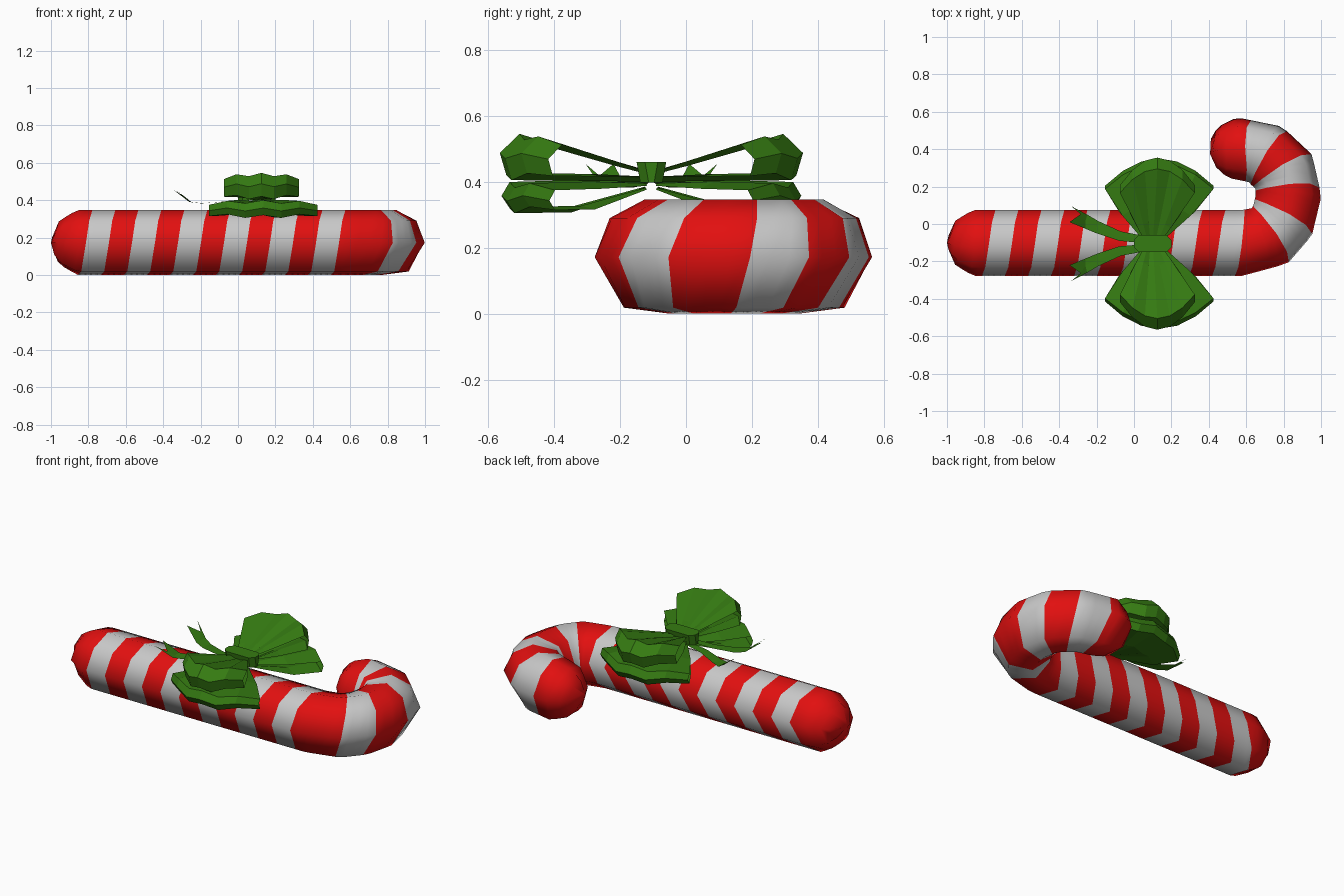
import bpy, bmesh, math
from mathutils import Vector

if "Cube" in bpy.data.objects:
    bpy.data.objects.remove(bpy.data.objects["Cube"])


def material(name, rgb):
    m = bpy.data.materials.new(name)
    m.diffuse_color = (*rgb, 1)
    m.use_nodes = True
    m.node_tree.nodes["Principled BSDF"].inputs["Base Color"].default_value = m.diffuse_color
    return m


RED = material("candy red", (0.76, 0.005, 0.005))
WHITE = material("candy white", (0.58, 0.58, 0.58))
GREEN = material("ribbon green", (0.036, 0.20, 0.006))


def finish(name, bm, mats, smooth=False):
    bmesh.ops.remove_doubles(bm, verts=bm.verts, dist=1e-4)
    bmesh.ops.recalc_face_normals(bm, faces=bm.faces)
    me = bpy.data.meshes.new(name)
    bm.to_mesh(me)
    bm.free()
    for m in mats:
        me.materials.append(m)
    for p in me.polygons:
        p.use_smooth = smooth
    ob = bpy.data.objects.new(name, me)
    bpy.context.collection.objects.link(ob)
    return ob


# ---- Cane: eight-sided tube along a hooked path -------------------------
# knots: path position, centre x, centre y, outward angle, radius
def arc_s(a):
    return 0.58 + 0.25 * math.radians(a + 90)


KNOTS = [(-1.0, -1.0, -0.1, -90, 0.0), (-0.985, -0.985, -0.1, -90, 0.07),
         (-0.955, -0.955, -0.1, -90, 0.12), (-0.86, -0.86, -0.1, -90, 0.177)]
for x, y, a in [(0.58, -0.1, -90), (0.725, -0.063, -57), (0.795, 0.022, -28),
                (0.825, 0.15, 0), (0.80, 0.28, 31), (0.708, 0.365, 62), (0.583, 0.396, 101)]:
    KNOTS.append((arc_s(a), x, y, a, 0.177))
for d, r in [(0.11, 0.14), (0.16, 0.08), (0.18, 0.0)]:
    KNOTS.append((arc_s(101) + d, 0.583 - 0.98 * d, 0.396 - 0.12 * d, 101, r))

SIDES = [0, 42, 82, 128, 172, 215, 255, 300]


def knot_point(k, th):
    _, x, y, a, r = k
    a, th = math.radians(a), math.radians(th)
    out = r * math.cos(th)
    return Vector((x + out * math.cos(a), y + out * math.sin(a), 0.172 + r * math.sin(th)))


def tube_point(s, th):
    s = min(max(s, KNOTS[0][0]), KNOTS[-1][0])
    for k0, k1 in zip(KNOTS, KNOTS[1:]):
        if s <= k1[0]:
            break
    return knot_point(k0, th).lerp(knot_point(k1, th), (s - k0[0]) / (k1[0] - k0[0]))


def slant(th):
    # stripes lean forward over the outside and top, and fold back underneath
    if th > 240:
        th -= 360
    return 0.00042 * th if th < 180 else 0.015


# stripe edges along the path; the bands alternate red and white
edges = [-1.1] + [-0.813 + 0.123 * i for i in range(12)]
edges += [0.73, 0.855, 1.0, 1.11, 1.22, 1.36, 1.68]
bm = bmesh.new()
prev = None
for band, (s0, s1) in enumerate(zip(edges, edges[1:])):
    n = max(3, round((s1 - s0) / 0.035))
    for i in range(n + 1):
        s = s0 + (s1 - s0) * i / n
        ring = [bm.verts.new(tube_point(s + slant(t), t)) for t in SIDES]
        if prev and i:
            for j in range(8):
                k = (j + 1) % 8
                f = bm.faces.new((prev[j], prev[k], ring[k], ring[j]))
                f.material_index = band % 2
        prev = ring
finish("striped_cane", bm, [RED, WHITE], True)

# ---- Bow loops: fanned, pleated ribbon loops, two per side ----------------
BOW_Y = -0.105


def sheet(name, rows):
    bm = bmesh.new()
    grid = [[bm.verts.new(p) for p in row] for row in rows]
    for a, b in zip(grid, grid[1:]):
        for i in range(len(a) - 1):
            bm.faces.new((a[i], a[i + 1], b[i + 1], b[i]))
    return finish(name, bm, [GREEN])


def bow_loop(name, side, profile, half, cx):
    rows = []
    zc = 0.5 * (min(z for _, z in profile) + max(z for _, z in profile))
    for u, z in profile:
        row = []
        w = 0.035 + (half - 0.035) * min(1, u / 0.38)
        for i in range(7):
            t = i / 3 - 1
            pleat = (0.008 if i % 2 else -0.008) * min(1, u / 0.2)
            row.append((0.1 + (cx - 0.1) * min(1, u / 0.38) + t * w,
                        BOW_Y + side * u * (1 - 0.32 * t * t),
                        zc + (z - zc) * (1 - 0.25 * t * t) + pleat))
        rows.append(row)
    sheet(name, rows)


UPPER = [(0.02, 0.425), (0.12, 0.455), (0.40, 0.538), (0.46, 0.48),
         (0.44, 0.412), (0.22, 0.41), (0.02, 0.40)]
LOWER = [(0.02, 0.40), (0.22, 0.398), (0.43, 0.392), (0.455, 0.35),
         (0.43, 0.312), (0.25, 0.315), (0.02, 0.385)]
for side, word in ((-1, "front"), (1, "back")):
    bow_loop("upper_bow_loop_" + word, side, UPPER, 0.20, 0.125)
    bow_loop("lower_bow_loop_" + word, side, LOWER, 0.29, 0.135)

    # forked ribbon tail, curling up at its tips: x, inner, outer, z
    rows = []
    for x, a, b, z, notch in [(0.08, 0.0, 0.035, 0.405, 0), (-0.08, 0.015, 0.065, 0.392, 0),
                              (-0.2, 0.055, 0.12, 0.383, 0), (-0.26, 0.08, 0.155, 0.39, 0),
                              (-0.345, 0.115, 0.2, 0.455, 0.06)]:
        rows.append([(x, BOW_Y + side * a, z),
                     (x + notch, BOW_Y + side * (a + b) / 2, z - 0.6 * notch),
                     (x + 0.01, BOW_Y + side * b, z)])
    sheet("ribbon_tail_" + word, rows)

# ---- Bow knot: chamfered block tapering to its bottom ----------------------
bm = bmesh.new()
bmesh.ops.create_cube(bm, size=1)
for v in bm.verts:
    taper = 1 if v.co.z > 0 else 0.75
    v.co = (0.1 + v.co.x * 0.2, BOW_Y + v.co.y * 0.09 * taper, 0.43 + v.co.z * 0.062)
bmesh.ops.bevel(bm, geom=[e for e in bm.edges if abs(e.verts[0].co.z - e.verts[1].co.z) > 0.03],
                offset=0.025, segments=1, affect='EDGES')
finish("bow_knot", bm, [GREEN])
